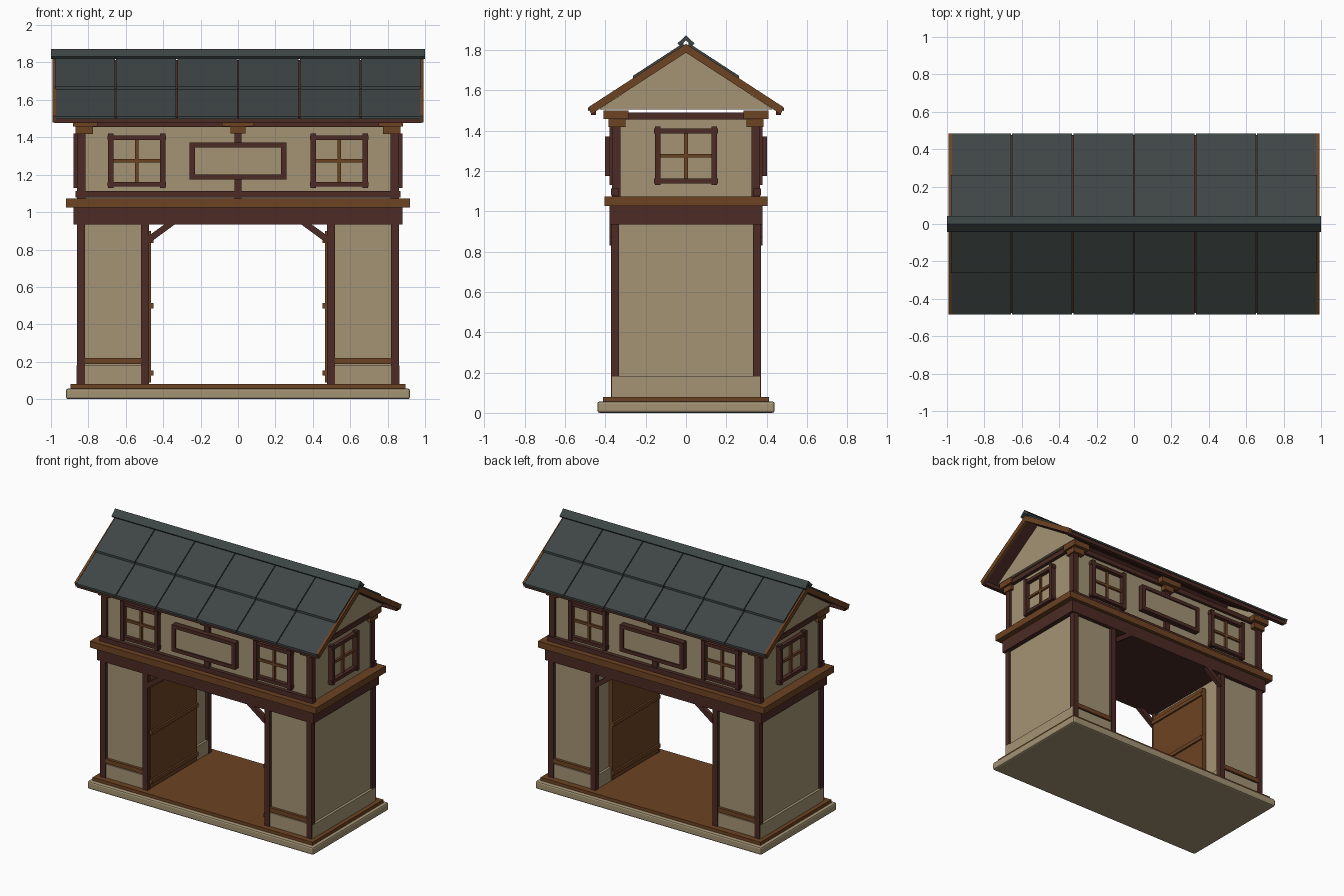
import bpy, bmesh

if "Cube" in bpy.data.objects:
    bpy.data.objects.remove(bpy.data.objects["Cube"])


def material(name, rgb):
    m = bpy.data.materials.new(name)
    m.diffuse_color = (*rgb, 1)
    m.use_nodes = True
    m.node_tree.nodes["Principled BSDF"].inputs["Base Color"].default_value = m.diffuse_color
    return m


PLASTER = material("tan plaster", (0.37, 0.295, 0.175))
BROWN = material("warm brown wood", (0.155, 0.056, 0.017))
DARK = material("dark brown wood", (0.072, 0.024, 0.018))
SLATE = material("slate tile", (0.047, 0.061, 0.059))


def prism_into(bm, pts, axis, a, b):
    """Extrude a 2D outline along x (outline = y,z) or y (outline = x,z)."""
    def place(p, t):
        return (t, p[0], p[1]) if axis == 'x' else (p[0], t, p[1])
    lo = [bm.verts.new(place(p, a)) for p in pts]
    hi = [bm.verts.new(place(p, b)) for p in pts]
    n = len(pts)
    bm.faces.new(lo)
    bm.faces.new(hi[::-1])
    for i in range(n):
        j = (i + 1) % n
        bm.faces.new((lo[i], lo[j], hi[j], hi[i]))


def finish(name, mat, bm, bevel=0):
    bmesh.ops.recalc_face_normals(bm, faces=bm.faces)
    me = bpy.data.meshes.new(name)
    bm.to_mesh(me)
    bm.free()
    me.materials.append(mat)
    ob = bpy.data.objects.new(name, me)
    bpy.context.collection.objects.link(ob)
    if bevel:
        mod = ob.modifiers.new("bevel", 'BEVEL')
        mod.width, mod.segments = bevel, 2
    return ob


def prism(name, mat, pts, axis, a, b, mx=False, my=False, bevel=0):
    """Prism with optional mirrored copies across x and y."""
    bm = bmesh.new()
    for sx in ((1, -1) if mx else (1,)):
        for sy in ((1, -1) if my else (1,)):
            sp, st = (sy, sx) if axis == 'x' else (sx, sy)
            prism_into(bm, [(p * sp, q) for p, q in pts], axis, a * st, b * st)
    return finish(name, mat, bm, bevel)


def box(name, mat, x, y, z, mx=False, my=False, bevel=0):
    pts = [(y[0], z[0]), (y[1], z[0]), (y[1], z[1]), (y[0], z[1])]
    return prism(name, mat, pts, 'x', x[0], x[1], mx, my, bevel)


# Base and floor
box("base_slab", PLASTER, (-.92, .92), (-.44, .44), (0, .057), bevel=.012)
box("floor_boards", BROWN, (-.895, .895), (-.412, .412), (.055, .08))

# Two side towers flanking the passage
box("tower_wall", PLASTER, (.495, .845), (-.35, .35), (.08, .94), mx=True)
box("tower_skirting", PLASTER, (.478, .864), (-.366, .366), (.08, .18), mx=True)
box("outer_post", DARK, (.818, .86), (.332, .373), (.08, .94), True, True)
box("inner_post", DARK, (.475, .518), (.332, .373), (.08, .94), True, True)
box("tower_rail", BROWN, (.518, .818), (.345, .37), (.188, .22), True, True)

# Opened door leaves against the passage walls
box("door_leaf", BROWN, (.466, .495), (-.35, .19), (.09, .9), mx=True)
for z in (.14, .5, .85):
    box("door_batten", BROWN, (.453, .47), (-.35, .19), (z - .014, z + .014), mx=True)

# Knee braces in the gateway
prism("knee_brace", DARK, [(.48, .83), (.48, .872), (.385, .94), (.33, .94)],
      'y', .348, .38, True, True)

# Lintel and ledge
box("lintel_beam", DARK, (-.88, .88), (-.38, .38), (.935, 1.027))
box("ledge", BROWN, (-.92, .92), (-.405, .405), (1.025, 1.073))

# Upper storey
box("upper_wall", PLASTER, (-.845, .845), (-.345, .345), (1.07, 1.46))
box("upper_post", DARK, (.815, .86), (.325, .366), (1.07, 1.43), True, True)
box("sill_rail", DARK, (-.868, .868), (.335, .373), (1.077, 1.112), my=True)
box("centre_post", DARK, (-.02, .02), (.335, .366), (1.07, 1.43), my=True)
box("wall_plate", DARK, (-.87, .87), (-.365, .365), (1.455, 1.49))

# Brackets under the eaves
box("corner_bracket_lower", BROWN, (.775, .868), (.3, .385), (1.418, 1.458), True, True)
box("corner_bracket_upper", BROWN, (.75, .882), (.285, .41), (1.458, 1.5), True, True)
box("centre_bracket_lower", BROWN, (-.04, .04), (.32, .385), (1.42, 1.458), my=True)
box("centre_bracket_upper", BROWN, (-.085, .085), (.3, .41), (1.458, 1.5), my=True)


def window(side, c, half):
    """Window on the front/back walls ('y') or the end walls ('x')."""
    def bar(name, mat, u, z, d):
        if side == 'y':
            box(name, mat, u, d, z, True, True)
        else:
            box(name, mat, d, u, z, mx=True)
    w = .345 if side == 'y' else .845
    for s in (-1, 1):
        e = c + s * (half - .018)
        bar("window_jamb", DARK, (e - .014, e + .014), (1.13, 1.42), (w - .01, w + .034))
    for z in (1.15, 1.398):
        bar("window_rail", DARK, (c - half, c + half), (z - .012, z + .012), (w - .01, w + .03))
    bar("window_mullion", BROWN, (c - .009, c + .009), (1.16, 1.39), (w - .01, w + .014))
    bar("window_crossbar", BROWN, (c - half + .03, c + half - .03), (1.266, 1.284), (w - .01, w + .014))


window('y', .541, .157)
window('x', 0, .158)

# Blank sign boards, front and back
box("sign_panel", PLASTER, (-.235, .235), (.36, .392), (1.19, 1.355), my=True)
for z in (1.187, 1.358):
    box("sign_frame_rail", DARK, (-.258, .258), (.36, .402), (z - .013, z + .013), my=True)
box("sign_frame_end", DARK, (.23, .258), (.36, .402), (1.19, 1.355), True, True)


# Roof: z of the slope at distance y from the ridge
def slope(y, off=0):
    return 1.83 - .65 * y + off


def chevron(w, top, bottom):
    return [(0, slope(0, top)), (w, slope(w, top)), (w - .015, slope(w - .015, bottom)),
            (0, slope(0, bottom)), (-w + .015, slope(w - .015, bottom)), (-w, slope(w, top))]


prism("roof_deck", DARK, chevron(.475, -.016, -.036), 'x', -.978, .978)
prism("barge_board", BROWN, chevron(.485, 0, -.044), 'x', .974, .992, mx=True)
box("eave_board", DARK, (-.98, .98), (.445, .472), (1.476, 1.508), my=True)
prism("gable", PLASTER, [(-.43, 1.505), (.43, 1.505), (0, 1.79)], 'x', .86, .88, mx=True)

# Two courses of six large tiles on each slope
for name, y0, y1, top, bot in (("lower_tile", .25, .485, -.003, -.018),
                               ("upper_tile", .012, .262, .012, -.008)):
    bm = bmesh.new()
    for s in (-1, 1):
        for i in range(6):
            x = -.982 + i * 1.964 / 6
            pts = [(s * y0, slope(y0, top)), (s * y1, slope(y1, top)),
                   (s * y1, slope(y1, bot)), (s * y0, slope(y0, bot))]
            prism_into(bm, pts, 'x', x + .003, x + 1.964 / 6 - .003)
    finish(name, SLATE, bm)

# Ridge cap
prism("ridge_cap", SLATE, [(0, 1.872), (.042, 1.832), (.03, 1.818), (0, 1.847),
                           (-.03, 1.818), (-.042, 1.832)], 'x', -1, 1)
